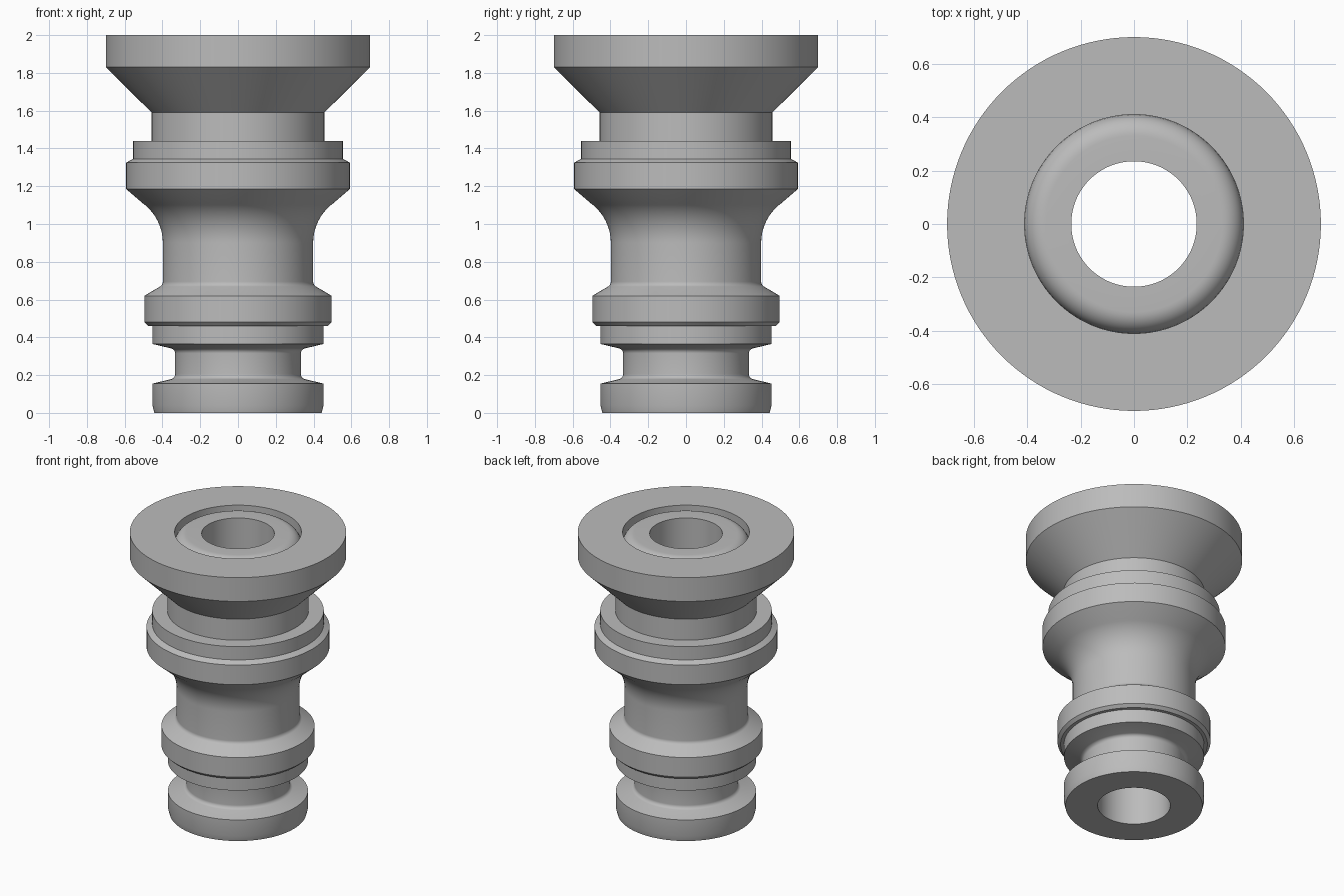
import bpy
import bmesh
from math import cos, sin, radians, pi

cube = bpy.data.objects.get("Cube")
if cube:
    bpy.data.objects.remove(cube, do_unlink=True)

SEGMENTS = 128


def arc(cx, cz, radius, start, end, steps=8):
    """Profile points (radius, height) along a circular fillet."""
    angles = [radians(start + (end - start) * i / steps) for i in range(steps + 1)]
    return [(cx + radius * cos(a), cz + radius * sin(a)) for a in angles]


def lathe(name, profile, material):
    """Spin a closed profile around the z axis."""
    bm = bmesh.new()
    verts = [bm.verts.new((r, 0, z)) for r, z in profile]
    edges = [bm.edges.new((v, verts[(i + 1) % len(verts)])) for i, v in enumerate(verts)]
    bmesh.ops.spin(bm, geom=verts + edges, cent=(0, 0, 0), axis=(0, 0, 1),
                   angle=2 * pi, steps=SEGMENTS, use_duplicate=False)
    bmesh.ops.remove_doubles(bm, verts=bm.verts, dist=0.0001)
    bmesh.ops.recalc_face_normals(bm, faces=bm.faces)
    mesh = bpy.data.meshes.new(name)
    bm.to_mesh(mesh)
    bm.free()
    mesh.materials.append(material)
    obj = bpy.data.objects.new(name, mesh)
    bpy.context.collection.objects.link(obj)
    bpy.ops.object.select_all(action="DESELECT")
    obj.select_set(True)
    bpy.context.view_layer.objects.active = obj
    bpy.ops.object.shade_smooth_by_angle(angle=radians(25))
    return obj


grey = bpy.data.materials.new("plain grey")
grey.use_nodes = True
color = (0.5, 0.5, 0.5, 1)
grey.diffuse_color = color
grey.node_tree.nodes["Principled BSDF"].inputs["Base Color"].default_value = color

# Bottom collar
profile = [(0.235, 0), (0.443, 0), (0.453, 0.04), (0.453, 0.155)]
# Sealing groove with filleted corners
profile += arc(0.36, 0.205, 0.027, 255, 180)
profile += arc(0.36, 0.315, 0.027, 180, 105)
# Stepped lower flange
profile += [(0.453, 0.365), (0.453, 0.46), (0.475, 0.46), (0.495, 0.48), (0.495, 0.62)]
# Waist flaring out into the upper flange
profile += arc(0.428, 0.695, 0.03, 240, 180)
profile += arc(0.658, 0.90, 0.26, 180, 126, 14)
# Upper flange and its step
profile += [(0.592, 1.185), (0.592, 1.325), (0.555, 1.345), (0.555, 1.44)]
# Neck, cone and head
profile += [(0.457, 1.44), (0.457, 1.59), (0.70, 1.83), (0.70, 2.0), (0.41, 2.0)]
# Rounded inner rim, then the straight bore
profile += arc(0.33, 1.91, 0.08, 0, 90, 10)
profile += [(0.235, 1.99)]

lathe("hose_connector_body", profile, grey)
